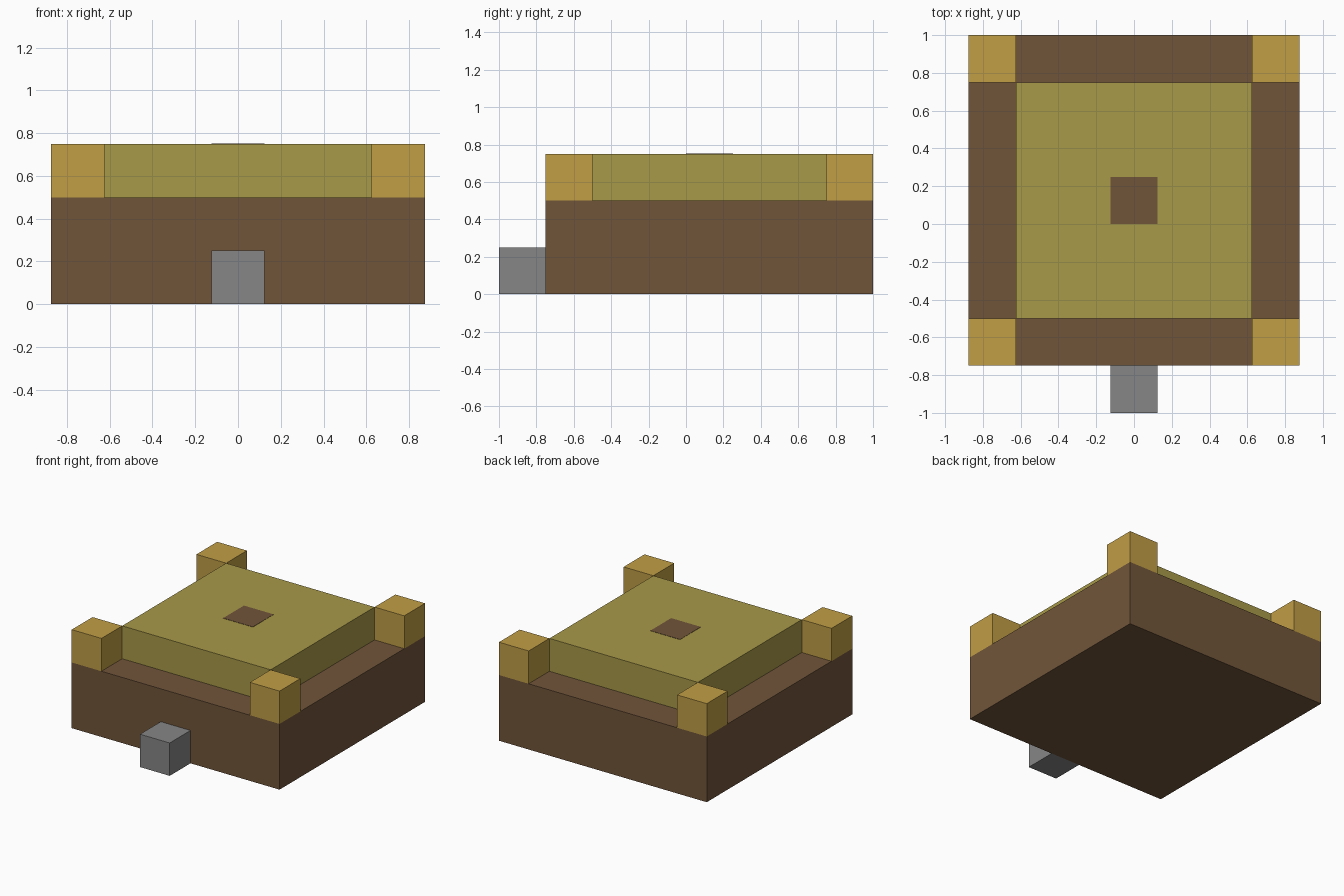
import bpy

default_cube = bpy.data.objects.get("Cube")
if default_cube:
    bpy.data.objects.remove(default_cube, do_unlink=True)


def make_material(name, rgb):
    mat = bpy.data.materials.new(name)
    mat.use_nodes = True
    color = (*rgb, 1.0)
    mat.diffuse_color = color
    mat.node_tree.nodes["Principled BSDF"].inputs["Base Color"].default_value = color
    return mat


brown = make_material("brown wood", (0.165, 0.091, 0.042))
olive = make_material("olive cloth", (0.392, 0.319, 0.065))
gold = make_material("golden wood", (0.533, 0.342, 0.061))
grey = make_material("grey stone", (0.238, 0.238, 0.238))


def box(name, size, base_center, mat):
    """Box standing on the given base centre."""
    x, y, z = base_center
    bpy.ops.mesh.primitive_cube_add(size=1, location=(x, y, z + size[2] / 2))
    obj = bpy.context.object
    obj.name = obj.data.name = name
    obj.scale = size
    bpy.ops.object.transform_apply(location=False, rotation=False, scale=True)
    obj.data.materials.append(mat)
    return obj


UNIT = 0.25        # block size shared by the small parts
MID_Y = UNIT / 2   # the base is shifted back to make room for the step
BASE_TOP = 2 * UNIT

# Base and raised slab
box("base", (7 * UNIT, 7 * UNIT, BASE_TOP), (0, MID_Y, 0), brown)
box("raised_slab", (5 * UNIT, 5 * UNIT, UNIT), (0, MID_Y, BASE_TOP), olive)

# Square marking in the middle of the slab
box("centre_plate", (UNIT, UNIT, 0.002), (0, MID_Y, 3 * UNIT), brown)

# Corner blocks
for side, sx in (("left", 1), ("right", -1)):
    for end, sy in (("front", -1), ("back", 1)):
        box(f"corner_block_{end}_{side}", (UNIT, UNIT, UNIT),
            (sx * 3 * UNIT, MID_Y + sy * 3 * UNIT, BASE_TOP), gold)

# Front step
box("front_step", (UNIT, UNIT, UNIT), (0, MID_Y - 4 * UNIT, 0), grey)
